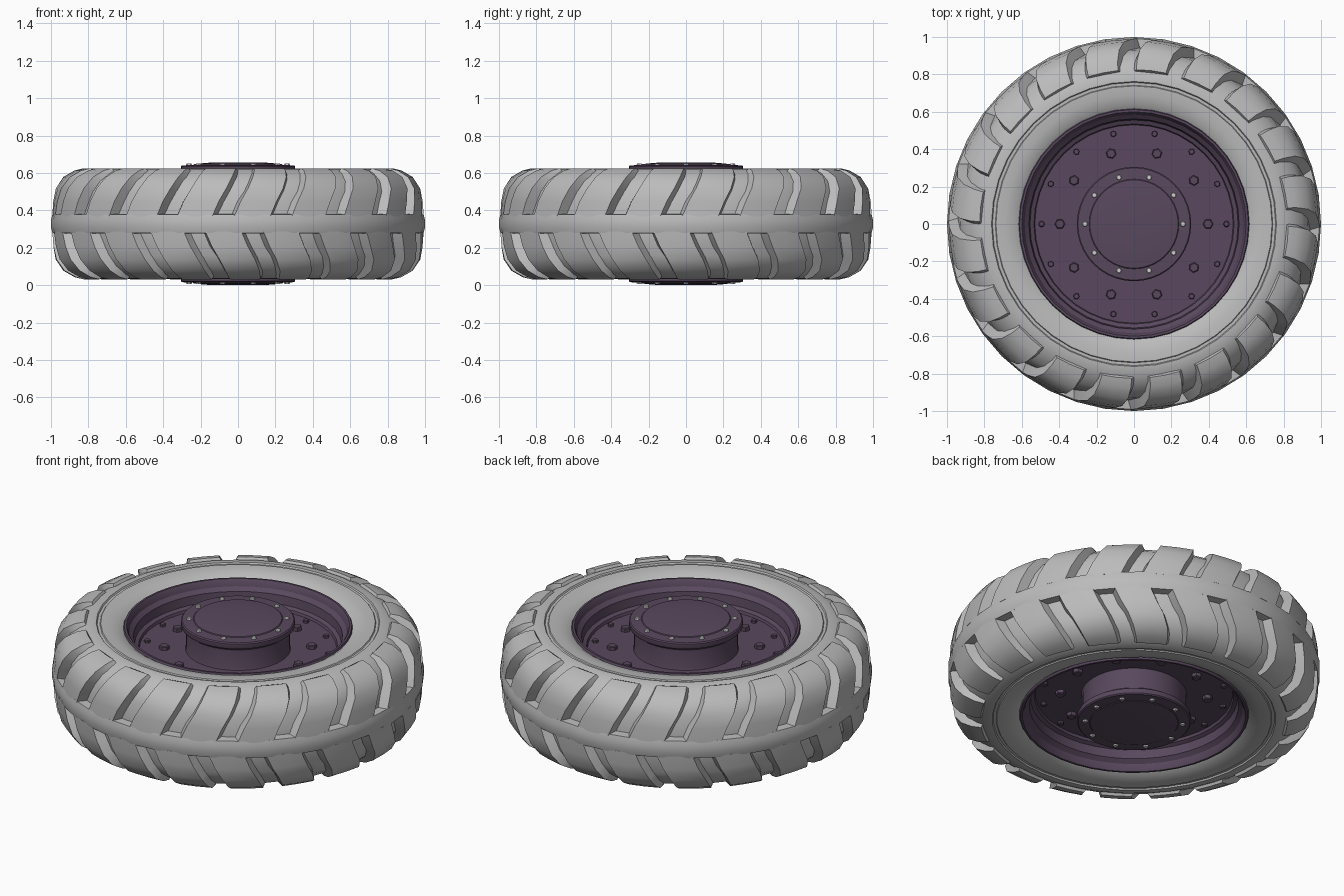
import bpy, bmesh
from math import sin, cos, tau, radians

if "Cube" in bpy.data.objects:
    bpy.data.objects.remove(bpy.data.objects["Cube"], do_unlink=True)

MID = 0.328          # height of the wheel's plane of symmetry
LUGS = 20
PITCH = tau / LUGS


def material(name, rgb, rough=0.7):
    m = bpy.data.materials.new(name)
    m.use_nodes = True
    m.diffuse_color = (*rgb, 1)
    bsdf = m.node_tree.nodes["Principled BSDF"]
    bsdf.inputs["Base Color"].default_value = (*rgb, 1)
    bsdf.inputs["Roughness"].default_value = rough
    return m


rubber = material("grey rubber", (0.5, 0.5, 0.5))
paint = material("dark purple paint", (0.1, 0.066, 0.112))
steel = material("pale steel", (0.62, 0.62, 0.62))


def finish(name, bm, mat, angle=32):
    bmesh.ops.recalc_face_normals(bm, faces=bm.faces)
    mesh = bpy.data.meshes.new(name)
    bm.to_mesh(mesh)
    bm.free()
    mesh.materials.append(mat)
    ob = bpy.data.objects.new(name, mesh)
    bpy.context.collection.objects.link(ob)
    bpy.ops.object.select_all(action="DESELECT")
    ob.select_set(True)
    bpy.context.view_layer.objects.active = ob
    bpy.ops.object.shade_smooth_by_angle(angle=radians(angle))
    return ob


def polar(r, a, h):
    return (r * cos(a), r * sin(a), MID + h)


def lathe(name, profile, mat, segments=40, closed=False):
    """Spin (radius, height from the middle) points round the axle."""
    bm = bmesh.new()
    rings = []
    for r, h in profile:
        if r == 0:
            rings.append([bm.verts.new(polar(0, 0, h))] * segments)
        else:
            rings.append([bm.verts.new(polar(r, tau * i / segments, h))
                          for i in range(segments)])
    pairs = list(zip(rings, rings[1:]))
    if closed:
        pairs.append((rings[-1], rings[0]))
    for a, b in pairs:
        for i in range(segments):
            j = (i + 1) % segments
            bm.faces.new(list(dict.fromkeys((a[i], a[j], b[j], b[i]))))
    return finish(name, bm, mat)


def mirrored(half):
    return half + [(r, -h) for r, h in reversed(half)]


# Tyre carcass: rim seat, sidewall with a moulded ring, shoulder, tread floor
carcass = [(0.6, 0.23), (0.615, 0.262), (0.64, 0.278), (0.69, 0.291),
           (0.738, 0.293), (0.742, 0.287), (0.757, 0.287), (0.762, 0.295),
           (0.80, 0.292), (0.85, 0.268), (0.9, 0.228), (0.93, 0.17), (0.945, 0.05)]
lathe("tyre_carcass", mirrored(carcass), rubber, closed=True)

# Continuous raised rib round the middle of the tread
lathe("tread_rib", mirrored([(0.93, 0.054), (0.992, 0.05), (1.0, 0.02)]),
      rubber, closed=True)

# Slanted lugs: (top radius, height, floor radius, floor height, lean)
STATIONS = [(0.993, 0.04, 0.93, 0.04, 0.0),
            (0.988, 0.12, 0.925, 0.115, 0.035),
            (0.975, 0.19, 0.905, 0.17, 0.075),
            (0.935, 0.25, 0.875, 0.225, 0.105),
            (0.875, 0.285, 0.845, 0.25, 0.12),
            (0.825, 0.297, 0.81, 0.27, 0.125)]


def lugs(name, side, offset):
    bm = bmesh.new()
    for n in range(LUGS):
        start = -tau / 4 - 0.02 + offset + n * PITCH
        width = PITCH * 0.62
        rows = []
        for top, h, floor, fh, lean in STATIONS:
            a = start + lean
            cols = [(floor, a - 0.025, fh), (top, a, h), (top, a + width / 2, h),
                    (top, a + width, h), (floor, a + width + 0.025, fh)]
            rows.append([bm.verts.new(polar(r, t, side * z)) for r, t, z in cols])
        for p, q in zip(rows, rows[1:]):
            for i in range(len(p)):
                j = (i + 1) % len(p)
                bm.faces.new((p[i], p[j], q[j], q[i]))
        bm.faces.new(rows[0])
        bm.faces.new(rows[-1])
    return finish(name, bm, rubber)


lugs("upper_lugs", 1, 0)
lugs("lower_lugs", -1, PITCH / 2)


def bolt_ring(name, side, count, ring, radius, low, high, mat):
    """A circle of hexagonal bolt heads with chamfered tops."""
    bm = bmesh.new()
    for n in range(count):
        a = tau * n / count
        x, y, _ = polar(ring, a, 0)
        loops = []
        for r, h in ((radius, low), (radius, high - 0.004), (radius * 0.8, high)):
            loops.append([bm.verts.new((x + r * cos(a + tau * k / 6),
                                        y + r * sin(a + tau * k / 6),
                                        MID + side * h)) for k in range(6)])
        for p, q in zip(loops, loops[1:]):
            for k in range(6):
                j = (k + 1) % 6
                bm.faces.new((p[k], p[j], q[j], q[k]))
        bm.faces.new(loops[-1])
    return finish(name, bm, mat, 20)


# Rim lip, stepped barrel and wheel disc
RIM = [(0.6, 0.22), (0.617, 0.262), (0.612, 0.274), (0.6, 0.274), (0.592, 0.262),
       (0.585, 0.235), (0.562, 0.215), (0.556, 0.165), (0.535, 0.155),
       (0.53, 0.14), (0.27, 0.14)]
# Hub drum with a flanged, slightly domed cap
HUB = [(0.285, 0.135), (0.28, 0.15), (0.28, 0.26), (0.29, 0.272), (0.303, 0.276),
       (0.306, 0.282), (0.306, 0.306), (0.3, 0.312), (0.24, 0.315),
       (0.236, 0.319), (0.2, 0.323), (0.14, 0.328), (0, 0.328)]

for label, side in (("upper", 1), ("lower", -1)):
    lathe(label + "_rim", [(r, side * h) for r, h in RIM], paint)
    lathe(label + "_hub", [(r, side * h) for r, h in HUB], paint)
    bolt_ring(label + "_disc_bolts", side, 10, 0.396, 0.028, 0.135, 0.163, paint)
    bolt_ring(label + "_rim_bolts", side, 14, 0.494, 0.017, 0.135, 0.155, paint)
    bolt_ring(label + "_cap_bolts", side, 10, 0.262, 0.015, 0.31, 0.322, steel)
